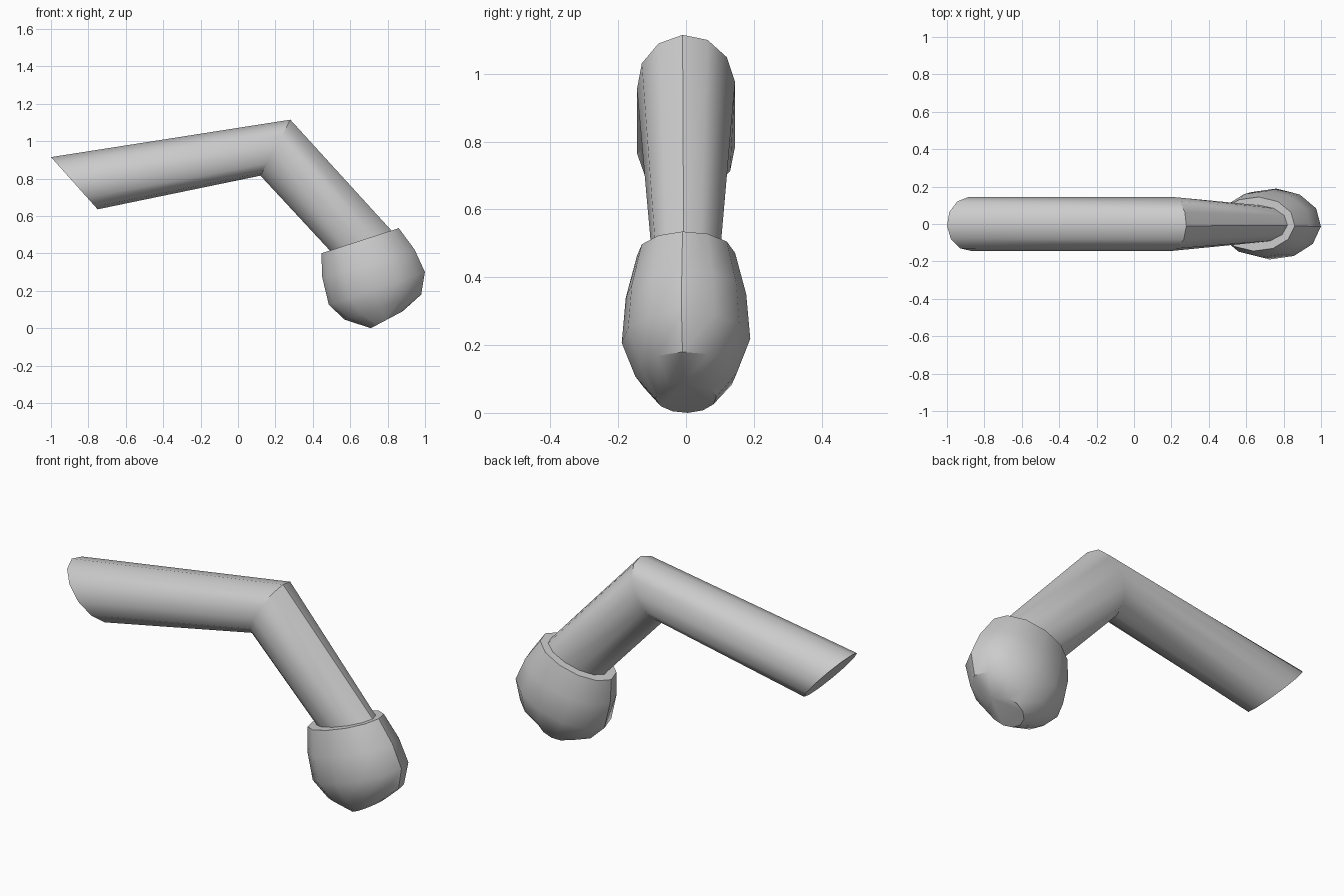
import bpy, bmesh, math

if "Cube" in bpy.data.objects:
    bpy.data.objects.remove(bpy.data.objects["Cube"])

SIDES = 12
OFFSET = math.radians(4)


def loft(name, rings):
    """Skin closed elliptical rings; each ring = (low x, low z, high x, high z, half width in y)."""
    bm = bmesh.new()
    loops = []
    for x0, z0, x1, z1, w in rings:
        cx, cz, hx, hz = (x0 + x1) / 2, (z0 + z1) / 2, (x1 - x0) / 2, (z1 - z0) / 2
        loop = []
        for i in range(SIDES):
            a = OFFSET + 2 * math.pi * i / SIDES
            s = math.sin(a)
            loop.append(bm.verts.new((cx + hx * s, w * math.cos(a), cz + hz * s)))
        loops.append(loop)
    for a, b in zip(loops, loops[1:]):
        for i in range(SIDES):
            j = (i + 1) % SIDES
            bm.faces.new((a[i], a[j], b[j], b[i]))
    bm.faces.new(loops[0])
    bm.faces.new(loops[-1])
    bmesh.ops.recalc_face_normals(bm, faces=bm.faces)
    mesh = bpy.data.meshes.new(name)
    bm.to_mesh(mesh)
    bm.free()
    obj = bpy.data.objects.new(name, mesh)
    bpy.context.collection.objects.link(obj)
    bpy.ops.object.select_all(action='DESELECT')
    obj.select_set(True)
    bpy.context.view_layer.objects.active = obj
    bpy.ops.object.shade_smooth_by_angle(angle=math.radians(35))
    return obj


# Bent arm: slanted free end, mitred elbow, tapered end tucked into the knob
loft("bent_arm", [
    (-0.75, 0.635, -1.00, 0.915, 0.145),
    (0.12, 0.815, 0.28, 1.115, 0.145),
    (0.50, 0.405, 0.83, 0.512, 0.100),
])

# Bulbous knob: flat slanted rim, widening belly, small flat tip
loft("end_knob", [
    (0.445, 0.400, 0.86, 0.535, 0.145),
    (0.450, 0.270, 0.945, 0.420, 0.178),
    (0.485, 0.125, 1.00, 0.300, 0.190),
    (0.570, 0.045, 0.98, 0.180, 0.150),
    (0.710, 0.000, 0.88, 0.090, 0.090),
])
